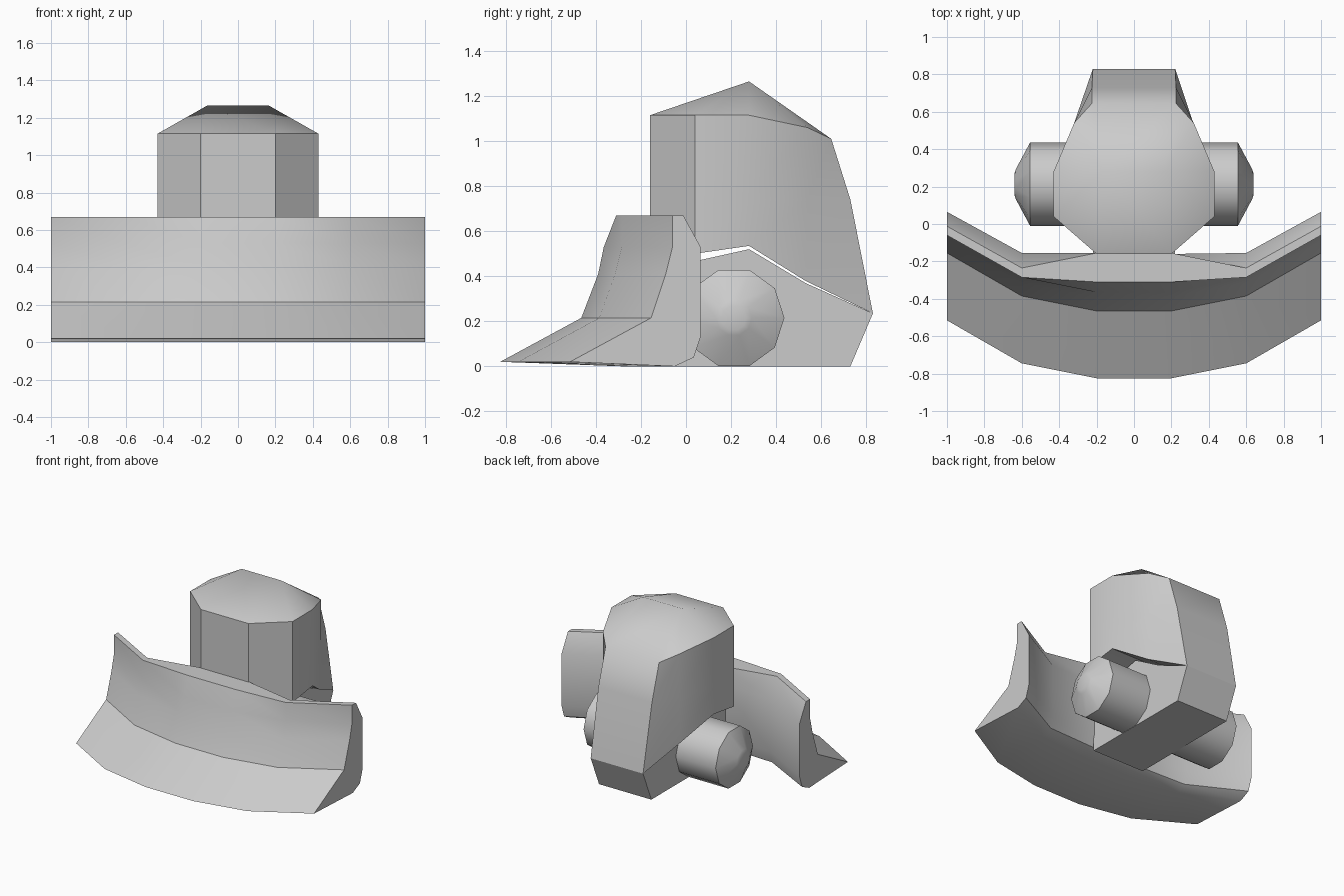
import bpy, bmesh, math

if "Cube" in bpy.data.objects:
    bpy.data.objects.remove(bpy.data.objects["Cube"])


def finish(name, bm, angle=40):
    bmesh.ops.recalc_face_normals(bm, faces=bm.faces)
    me = bpy.data.meshes.new(name)
    bm.to_mesh(me)
    bm.free()
    ob = bpy.data.objects.new(name, me)
    bpy.context.collection.objects.link(ob)
    bpy.ops.object.select_all(action='DESELECT')
    ob.select_set(True)
    bpy.context.view_layer.objects.active = ob
    bpy.ops.object.shade_smooth_by_angle(angle=math.radians(angle))
    return ob


def loft(name, rings, angle=40, cap_start=True, cap_end=True):
    """Join closed rings of equal length with faces."""
    bm = bmesh.new()
    rows = [[bm.verts.new(p) for p in r] for r in rings]
    for a, b in zip(rows, rows[1:]):
        n = len(a)
        for i in range(n):
            j = (i + 1) % n
            bm.faces.new((a[i], a[j], b[j], b[i]))
    if cap_start:
        bm.faces.new(rows[0])
    if cap_end:
        bm.faces.new(rows[-1])
    return finish(name, bm, angle)


def mirrored(half):
    return half + [(-x, y, z) for x, y, z in reversed(half)]


# Plough blade: z, then y at the middle, the bend and the end
blade = [
    (0.67, -0.31, -0.285, -0.06), (0.53, -0.365, -0.285, -0.06),
    (0.41, -0.39, -0.315, -0.09), (0.215, -0.465, -0.385, -0.155),
    (0.02, -0.825, -0.745, -0.515), (0.0, -0.28, -0.25, -0.05),
    (0.04, -0.19, -0.175, 0.035), (0.13, -0.16, -0.155, 0.065),
    (0.53, -0.16, -0.155, 0.065), (0.67, -0.155, -0.235, -0.012),
]
stations = [(-1, 3), (-0.6, 2), (-0.2, 1), (0.2, 1), (0.6, 2), (1, 3)]
loft("plough_blade", [[(x, p[k], p[0]) for p in blade] for x, k in stations])

# Cab: three lofted rings, closed by a ridged roof
low = [(0.2, -0.16, 0.4), (0.43, 0.04, 0.5), (0.43, 0.28, 0.535),
       (0.32, 0.53, 0.38), (0.22, 0.83, 0.235)]
mid = [(0.2, -0.16, 0.74), (0.43, 0.04, 0.74), (0.43, 0.28, 0.74),
       (0.32, 0.54, 0.74), (0.225, 0.73, 0.74)]
top = [(0.2, -0.16, 1.115), (0.43, 0.04, 1.115), (0.43, 0.28, 1.115),
       (0.32, 0.54, 1.06), (0.225, 0.645, 1.01)]
bm = bmesh.new()
rows = [[bm.verts.new(p) for p in mirrored(r)] for r in (low, mid, top)]
for a, b in zip(rows, rows[1:]):
    for i in range(10):
        j = (i + 1) % 10
        bm.faces.new((a[i], a[j], b[j], b[i]))
right = bm.verts.new((0.165, 0.28, 1.265))
left = bm.verts.new((-0.165, 0.28, 1.265))
t, u = rows[2], rows[0]
for i in range(4):
    bm.faces.new((t[i], t[i + 1], right))
    bm.faces.new((t[9 - i], t[8 - i], left))
    bm.faces.new((u[i], u[i + 1], u[8 - i], u[9 - i]))
bm.faces.new((t[0], right, left, t[9]))
bm.faces.new((t[4], t[5], left, right))
finish("cab", bm)

# Chassis: side profile extruded across
side = [(-0.17, 0), (0.73, 0), (0.83, 0.235), (0.53, 0.37),
        (0.28, 0.52), (-0.17, 0.42)]
loft("chassis", [[(x, y, z) for y, z in side] for x in (-0.22, 0.22)])

# Wheels: ten-sided with tapered outer caps
for name, s in (("wheel_right", 1), ("wheel_left", -1)):
    loft(name, [[(s * x, 0.213 + r * math.cos(math.tau * i / 10),
                  0.215 + r * math.sin(math.tau * i / 10)) for i in range(10)]
                for x, r in ((0.2, 0.224), (0.555, 0.224), (0.632, 0.08), (0.64, 0.055))])
